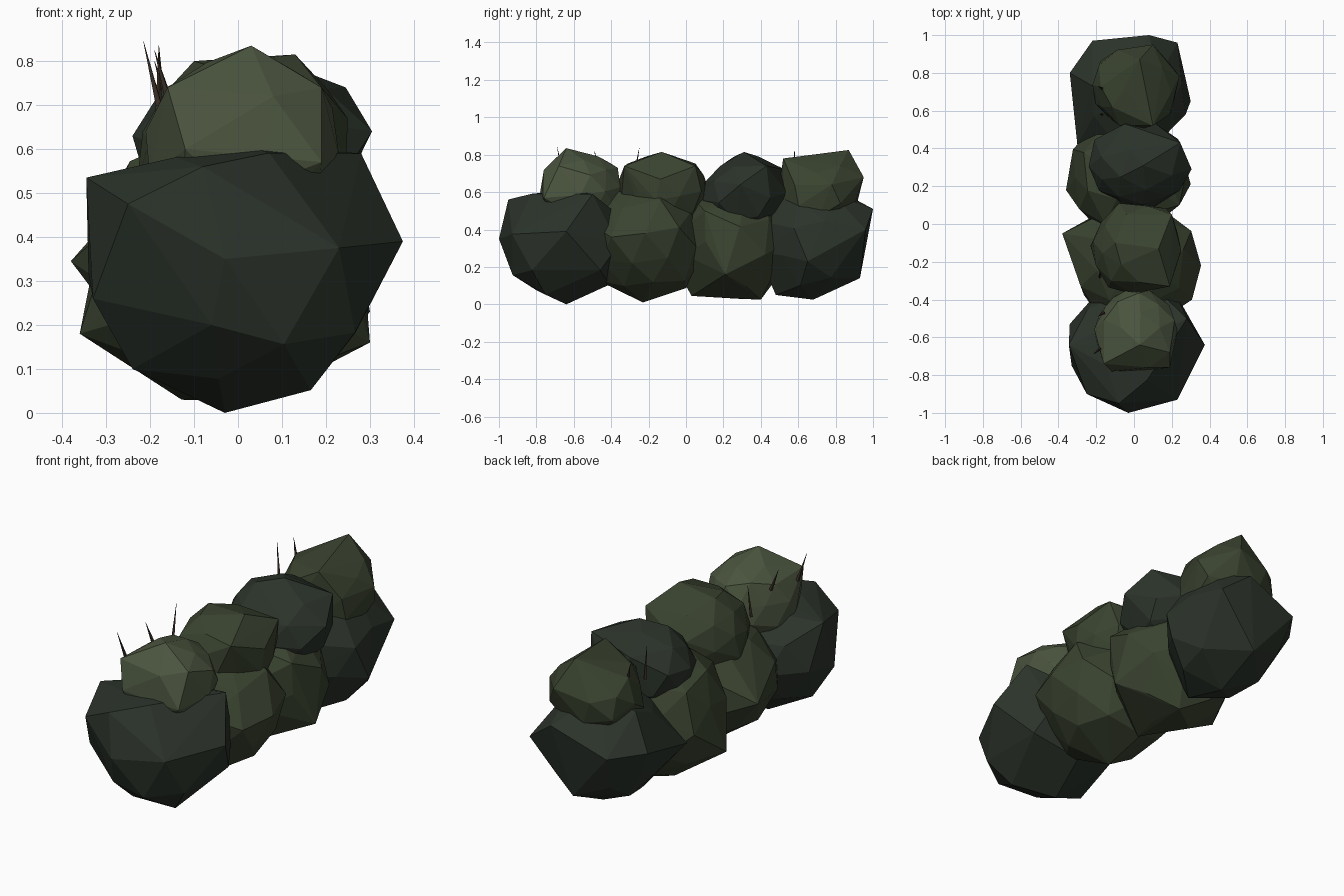
import bpy, bmesh, random
from math import radians
from mathutils import Vector, Euler

if "Cube" in bpy.data.objects:
    bpy.data.objects.remove(bpy.data.objects["Cube"])

random.seed(11)


def material(name, rgb):
    m = bpy.data.materials.new(name)
    m.diffuse_color = (*rgb, 1)
    m.use_nodes = True
    m.node_tree.nodes["Principled BSDF"].inputs["Base Color"].default_value = m.diffuse_color
    return m


DARK = material("dark leaf", (0.024, 0.033, 0.023))
MID = material("mid leaf", (0.042, 0.056, 0.029))
LIGHT = material("light leaf", (0.070, 0.090, 0.049))
TWIG = material("twig", (0.045, 0.030, 0.020))


def finish(name, bm, mat):
    me = bpy.data.meshes.new(name)
    bm.to_mesh(me)
    bm.free()
    me.materials.append(mat)
    ob = bpy.data.objects.new(name, me)
    bpy.context.collection.objects.link(ob)
    return ob


def clump(name, low, high, mat, spin, corners=(), jitter=0.07):
    """Faceted irregular ball fitted to a box; named corners replace nearby points."""
    bm = bmesh.new()
    bmesh.ops.create_icosphere(bm, subdivisions=2, radius=1)
    turn = Euler((spin * 0.5, spin * 0.3, spin)).to_matrix()
    pts = [turn @ v.co * random.uniform(1 - jitter, 1 + jitter) for v in bm.verts]
    bm.free()
    for i in range(3):
        lo, hi = min(p[i] for p in pts), max(p[i] for p in pts)
        for p in pts:
            p[i] = low[i] + (p[i] - lo) / (hi - lo) * (high[i] - low[i])
    mid = (Vector(low) + Vector(high)) / 2
    corners = [Vector(c) for c in corners]
    pts = [p for p in pts
           if all((p - mid).angle(c - mid) > radians(26) for c in corners)]
    bm = bmesh.new()
    for p in pts + corners:
        bm.verts.new(p)
    res = bmesh.ops.convex_hull(bm, input=bm.verts)
    inner = [g for g in res["geom_interior"] if isinstance(g, bmesh.types.BMVert)]
    bmesh.ops.delete(bm, geom=inner, context='VERTS')
    return finish(name, bm, mat)


def twig(name, base, tip):
    """Thin spike from base to tip."""
    base, tip = Vector(base), Vector(tip)
    d = tip - base
    bm = bmesh.new()
    bmesh.ops.create_cone(bm, segments=4, radius1=0.009, radius2=0.0005,
                          depth=d.length, cap_ends=True)
    rot = d.to_track_quat('Z', 'Y')
    for v in bm.verts:
        v.co = rot @ v.co + (base + tip) / 2
    return finish(name, bm, TWIG)


# Large lower clumps, front to back
lower = [
    ((-0.34, -0.97, 0.02), (0.345, -0.29, 0.61), DARK,
     [(0.375, -0.64, 0.39), (-0.03, -0.64, 0), (-0.03, -1, 0.35),
      (-0.345, -0.64, 0.535), (-0.25, -0.9, 0.475), (0.23, -0.93, 0.375),
      (-0.06, -0.94, 0.2), (-0.08, -0.95, 0.56), (0.28, -0.5, 0.59),
      (-0.24, -0.7, 0.1), (0.2, -0.62, 0.115), (-0.33, -0.75, 0.26),
      (0.02, -0.41, 0.105)]),
    ((-0.34, -0.53, 0.03), (0.32, 0.10, 0.64), MID,
     [(0.355, -0.22, 0.38), (-0.38, -0.05, 0.345), (-0.03, -0.23, 0.01)]),
    ((-0.33, -0.06, 0.03), (0.28, 0.54, 0.64), MID,
     [(-0.36, 0.18, 0.18), (0.04, 0.4, 0.025), (0.30, 0.21, 0.16),
      (0.0, 0.03, 0.045), (0.24, 0.1, 0.5)]),
    ((-0.31, 0.38, 0.03), (0.28, 0.97, 0.64), DARK,
     [(0.08, 1, 0.51), (0.3, 0.65, 0.23), (0.23, 0.96, 0.4),
      (-0.34, 0.8, 0.4), (0, 0.68, 0.025), (-0.3, 0.42, 0.3),
      (-0.22, 0.97, 0.4), (0.0, 0.93, 0.14), (0.05, 0.48, 0.05)]),
]
for i, (lo, hi, mat, corners) in enumerate(lower):
    clump(f"lower_clump_{i + 1}", lo, hi, mat, i * 0.7, corners)

# Smaller crown clumps on top
upper = [
    ((-0.21, -0.78, 0.40), (0.23, -0.35, 0.82), LIGHT,
     [(0.03, -0.64, 0.835), (0.19, -0.76, 0.57), (-0.16, -0.74, 0.74),
      (0.08, -0.76, 0.72), (0.19, -0.68, 0.74), (-0.12, -0.78, 0.6)]),
    ((-0.23, -0.37, 0.40), (0.25, 0.11, 0.79), MID,
     [(0.13, -0.13, 0.815), (0.19, -0.33, 0.74), (0.2, 0.05, 0.74),
      (-0.1, -0.1, 0.80)]),
    ((-0.24, 0.09, 0.40), (0.28, 0.54, 0.79), DARK,
     [(0.305, 0.29, 0.64), (0.05, 0.31, 0.815), (0.245, 0.43, 0.74),
      (-0.05, 0.53, 0.72)]),
    ((-0.22, 0.49, 0.40), (0.25, 0.95, 0.79), MID,
     [(0.03, 0.87, 0.825), (0.1, 0.52, 0.78), (0.1, 0.95, 0.68),
      (0.24, 0.78, 0.64)]),
]
for i, (lo, hi, mat, corners) in enumerate(upper):
    clump(f"upper_clump_{i + 1}", lo, hi, mat, i * 0.9 + 0.3, corners)

# Bare twigs poking out of the crown
twigs = [
    ((-0.18, -0.66, 0.70), (-0.215, -0.69, 0.845)),
    ((-0.16, -0.47, 0.72), (-0.19, -0.49, 0.825)),
    ((-0.18, -0.28, 0.66), (-0.18, -0.25, 0.835)),
    ((-0.17, 0.58, 0.66), (-0.18, 0.58, 0.835)),
    ((-0.16, 0.71, 0.70), (-0.19, 0.73, 0.80)),
]
for i, (b, t) in enumerate(twigs):
    twig(f"twig_{i + 1}", b, t)
